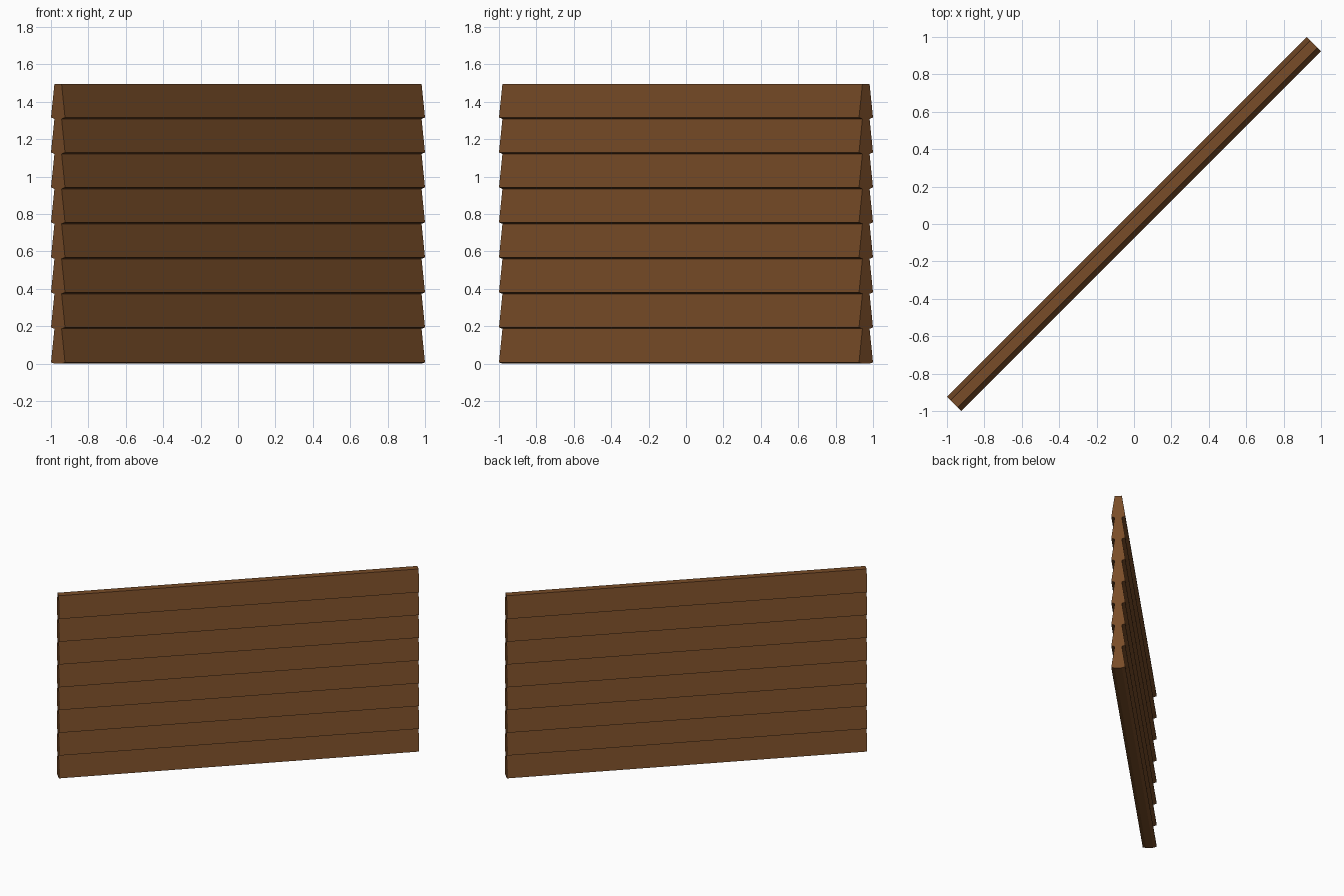
import bpy
import bmesh
import math
from mathutils import Matrix

cube = bpy.data.objects.get("Cube")
if cube:
    bpy.data.objects.remove(cube, do_unlink=True)

ROWS = 8
PITCH = 0.187      # height of one board row
LIP = 0.0075       # sloped underside of each board
THICK = 0.053      # half thickness at the board's lower edge
THIN = 0.027       # half thickness at the board's upper edge
HALF_LENGTH = 1.361

# Brown wood
wood = bpy.data.materials.new("brown_wood")
wood.use_nodes = True
colour = (0.19, 0.073, 0.021, 1)
wood.diffuse_color = colour
wood.node_tree.nodes["Principled BSDF"].inputs["Base Color"].default_value = colour

# Saw-tooth outline of the stacked boards, mirrored for the other face
side = []
for row in range(ROWS):
    z = row * PITCH
    side += [(THIN, z), (THICK, z + LIP)]
side.append((THIN, ROWS * PITCH))
outline = side + [(-y, z) for y, z in reversed(side)]

# Extrude the outline along the wall and turn it onto the diagonal
bm = bmesh.new()
end = bm.faces.new([bm.verts.new((-HALF_LENGTH, y, z)) for y, z in outline])
grown = bmesh.ops.extrude_face_region(bm, geom=[end], use_keep_orig=True)
moved = [v for v in grown["geom"] if isinstance(v, bmesh.types.BMVert)]
bmesh.ops.translate(bm, verts=moved, vec=(2 * HALF_LENGTH, 0, 0))
bmesh.ops.recalc_face_normals(bm, faces=bm.faces)
bmesh.ops.transform(bm, matrix=Matrix.Rotation(math.radians(45), 4, "Z"), verts=bm.verts)

mesh = bpy.data.meshes.new("clapboard_wall")
bm.to_mesh(mesh)
bm.free()
mesh.materials.append(wood)
wall = bpy.data.objects.new("clapboard_wall", mesh)
bpy.context.collection.objects.link(wall)
